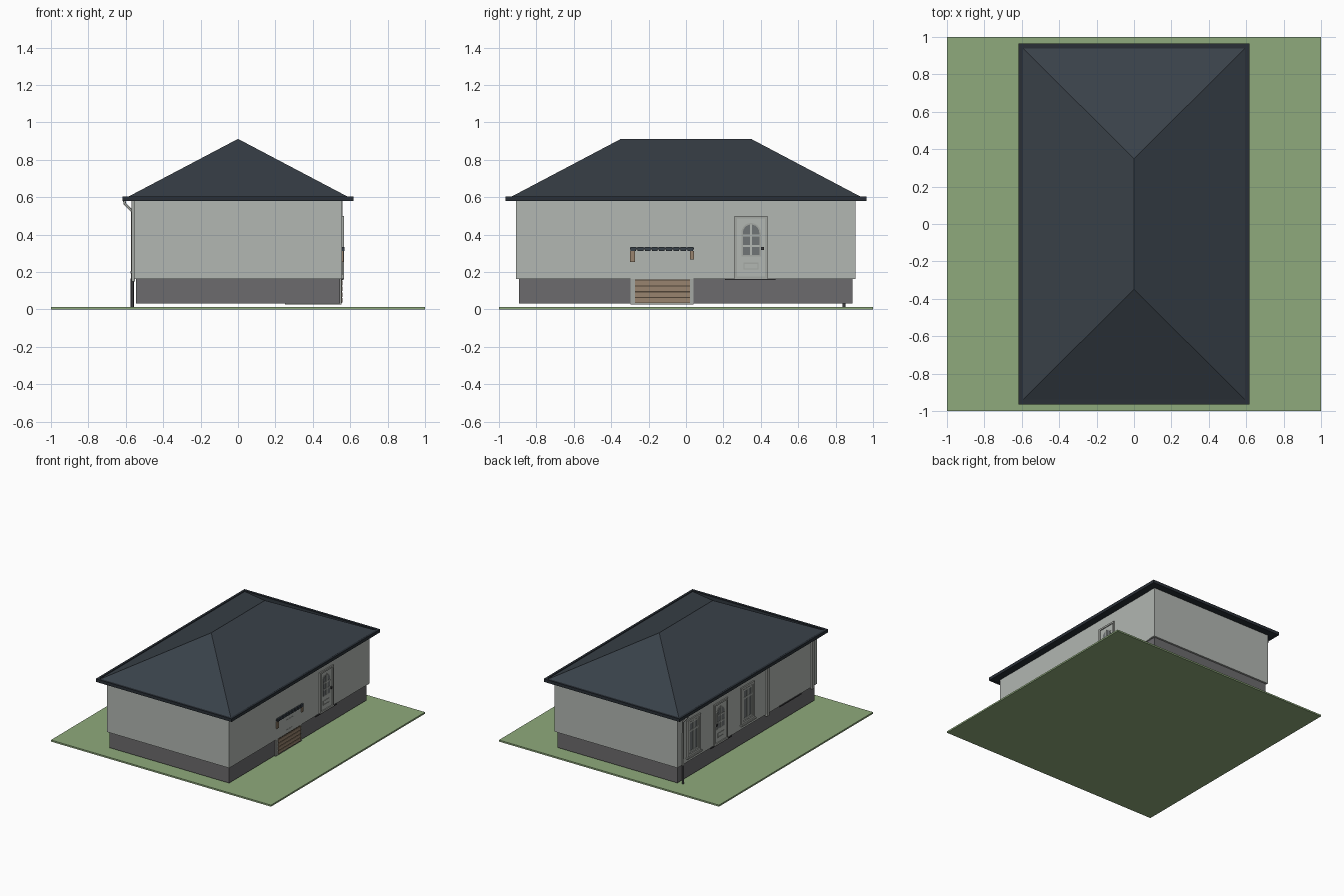
import bpy, bmesh, math
from mathutils import Vector

if "Cube" in bpy.data.objects:
    bpy.data.objects.remove(bpy.data.objects["Cube"])


def mat(name, r, g, b):
    m = bpy.data.materials.new(name)
    lin = [((c / 255 + 0.055) / 1.055) ** 2.4 for c in (r, g, b)]
    m.diffuse_color = (*lin, 1)
    m.use_nodes = True
    m.node_tree.nodes["Principled BSDF"].inputs["Base Color"].default_value = m.diffuse_color
    return m


GRASS = mat("grass green", 143, 170, 124)
WALL = mat("wall grey", 178, 183, 178)
PLINTH = mat("plinth grey", 108, 107, 109)
ROOF = mat("slate roof", 57, 65, 73)
GUTTER = mat("dark gutter", 41, 47, 54)
WOOD = mat("wood", 152, 132, 110)
DARKWOOD = mat("dark wood", 78, 66, 54)
GLASS = mat("glass grey", 112, 117, 118)
TRIM = mat("trim grey", 165, 168, 163)
METAL = mat("dark metal", 62, 62, 64)


def mesh(name, verts, faces, material):
    me = bpy.data.meshes.new(name)
    me.from_pydata(verts, [], faces)
    bm = bmesh.new()
    bm.from_mesh(me)
    bmesh.ops.recalc_face_normals(bm, faces=bm.faces)
    bm.to_mesh(me)
    bm.free()
    me.materials.append(material)
    ob = bpy.data.objects.new(name, me)
    bpy.context.collection.objects.link(ob)
    return ob


def box(name, x0, x1, y0, y1, z0, z1, material):
    v = [(x, y, z) for x in (x0, x1) for y in (y0, y1) for z in (z0, z1)]
    f = [(0, 1, 3, 2), (4, 6, 7, 5), (0, 4, 5, 1), (2, 3, 7, 6), (0, 2, 6, 4), (1, 5, 7, 3)]
    return mesh(name, v, f, material)


def side_prism(name, outline, x0, x1, material):
    """Extrude a (y, z) outline along x."""
    n = len(outline)
    v = [(x, y, z) for x in (x0, x1) for y, z in outline]
    f = [tuple(range(n)), tuple(range(n, 2 * n))]
    f += [(i, (i + 1) % n, n + (i + 1) % n, n + i) for i in range(n)]
    return mesh(name, v, f, material)


def frame(name, s, y0, y1, z0, z1, w, xo, material):
    """Rectangular frame on the side wall s (+1 right, -1 left)."""
    a, b = sorted((s * 0.54, s * xo))
    box(name + "_bottom", a, b, y0, y1, z0, z0 + w, material)
    box(name + "_top", a, b, y0, y1, z1 - w, z1, material)
    box(name + "_near", a, b, y0, y0 + w, z0 + w, z1 - w, material)
    box(name + "_far", a, b, y1 - w, y1, z0 + w, z1 - w, material)


def plate(name, s, y0, y1, z0, z1, xo, material):
    a, b = sorted((s * 0.55, s * xo))
    return box(name, a, b, y0, y1, z0, z1, material)


def pipe(name, pts, r, material):
    cu = bpy.data.curves.new(name, 'CURVE')
    cu.dimensions = '3D'
    cu.bevel_depth = r
    cu.bevel_resolution = 2
    cu.use_fill_caps = True
    sp = cu.splines.new('POLY')
    sp.points.add(len(pts) - 1)
    for p, c in zip(sp.points, pts):
        p.co = (*c, 1)
    cu.materials.append(material)
    ob = bpy.data.objects.new(name, cu)
    bpy.context.collection.objects.link(ob)


def door(name, s, yc):
    """Panel door with arched six-pane light, letter slot and knob."""
    plate(name + "_leaf", s, yc - 0.075, yc + 0.075, 0.17, 0.49, 0.559, WALL)
    frame(name + "_frame", s, yc - 0.088, yc + 0.088, 0.163, 0.50, 0.014, 0.566, TRIM)

    def arch(w, z0, zs):
        pts = [(yc - w, z0), (yc + w, z0)]
        return pts + [(yc + w * math.cos(math.pi * i / 12), zs + w * math.sin(math.pi * i / 12))
                      for i in range(13)]
    side_prism(name + "_light_surround", arch(0.052, 0.282, 0.41), s * 0.55, s * 0.561, TRIM)
    side_prism(name + "_light_glass", arch(0.044, 0.29, 0.41), s * 0.55, s * 0.5625, GLASS)
    plate(name + "_mullion", s, yc - 0.006, yc + 0.006, 0.29, 0.454, 0.565, WALL)
    for z in (0.34, 0.395):
        plate(name + "_glazing_bar", s, yc - 0.044, yc + 0.044, z - 0.005, z + 0.005, 0.565, WALL)
    frame(name + "_letter_slot", s, yc - 0.04, yc + 0.04, 0.213, 0.25, 0.006, 0.562, TRIM)
    plate(name + "_knob", s, yc + 0.052, yc + 0.068, 0.317, 0.333, 0.57, METAL)
    plate(name + "_threshold", s, yc - 0.14, yc + 0.13, 0.158, 0.166, 0.564, METAL)


def window(name, s, yc):
    """Casement window with sill, mullion and one cross bar."""
    y0, y1, z0, z1 = yc - 0.085, yc + 0.085, 0.205, 0.505
    frame(name + "_casing", s, y0, y1, z0, z1, 0.02, 0.566, TRIM)
    plate(name + "_pane", s, y0 + 0.02, y1 - 0.02, z0 + 0.02, z1 - 0.02, 0.557, GLASS)
    frame(name + "_sash", s, y0 + 0.025, y1 - 0.025, z0 + 0.025, z1 - 0.025, 0.012, 0.562, WALL)
    plate(name + "_mullion", s, yc - 0.006, yc + 0.006, z0 + 0.02, z1 - 0.02, 0.562, WALL)
    plate(name + "_cross_bar", s, y0 + 0.02, y1 - 0.02, 0.40, 0.412, 0.562, WALL)
    plate(name + "_sill", s, y0 - 0.008, y1 + 0.008, z0 - 0.012, z0, 0.575, TRIM)


# Lawn, plinth (hovering just above the lawn) and walls
box("lawn", -1, 1, -1, 1, 0, 0.013, GRASS)
box("plinth", -0.545, 0.545, -0.893, 0.89, 0.031, 0.165, PLINTH)
box("walls", -0.556, 0.556, -0.908, 0.905, 0.163, 0.585, WALL)

# Eaves, gutter rim and hip roof
box("eaves", -0.6, 0.6, -0.947, 0.947, 0.582, 0.6, GUTTER)
for s in (-1, 1):
    a, b = sorted((s * 0.598, s * 0.617))
    box("side_gutter", a, b, -0.965, 0.965, 0.58, 0.605, GUTTER)
    a, b = sorted((s * 0.945, s * 0.965))
    box("end_gutter", -0.617, 0.617, a, b, 0.58, 0.605, GUTTER)
rv = [(x, y, 0.596) for x, y in ((-0.6, -0.947), (0.6, -0.947), (0.6, 0.947), (-0.6, 0.947))]
rv += [(0, -0.348, 0.912), (0, 0.348, 0.912)]
mesh("hip_roof", rv, [(0, 1, 4), (1, 2, 5, 4), (2, 3, 5), (3, 0, 4, 5), (3, 2, 1, 0)], ROOF)

# Right side: door, wooden steps set into the plinth, small canopy
door("right_door", 1, 0.348)
box("step_surround", 0.25, 0.553, -0.298, 0.04, 0.026, 0.165, TRIM)
box("step_backing", 0.5, 0.555, -0.272, 0.022, 0.034, 0.16, DARKWOOD)
for i in range(4):
    z = 0.036 + i * 0.031
    box("wooden_step", 0.5, 0.559, -0.272, 0.022, z, z + 0.025, WOOD)
box("canopy", 0.5, 0.565, -0.3, 0.042, 0.32, 0.331, GUTTER)
for i in range(9):
    y = -0.3 + i * 0.038
    box("canopy_shingle", 0.5, 0.569, y + 0.004, y + 0.034, 0.312, 0.335, ROOF)
box("canopy_bracket", 0.5, 0.565, -0.3, -0.272, 0.255, 0.313, WOOD)
box("canopy_bracket", 0.5, 0.565, 0.022, 0.042, 0.268, 0.313, WOOD)
frame("hatch_window", 1, -0.18, -0.085, 0.185, 0.275, 0.008, 0.558, WALL)

# Left side: two windows, door and a wide panel between posts
window("rear_window", -1, 0.7)
window("middle_window", -1, 0.0)
door("left_door", -1, 0.348)
plate("garage_panel", -1, -0.83, -0.265, 0.17, 0.56, 0.558, WALL)
for y in (-0.255, -0.84):
    plate("garage_post", -1, y - 0.012, y + 0.012, 0.15, 0.58, 0.57, TRIM)
plate("garage_threshold", -1, -0.7, -0.42, 0.158, 0.167, 0.562, METAL)

# Corner board at the rear right
plate("corner_board", 1, 0.845, 0.905, 0.165, 0.58, 0.56, WALL)

# Downpipe at the rear left
pipe("downpipe", [(-0.608, 0.845, 0.582), (-0.605, 0.845, 0.565), (-0.566, 0.845, 0.525),
                  (-0.565, 0.845, 0.16)], 0.007, TRIM)
pipe("downpipe_foot", [(-0.565, 0.845, 0.165), (-0.565, 0.845, 0.012)], 0.0085, METAL)
